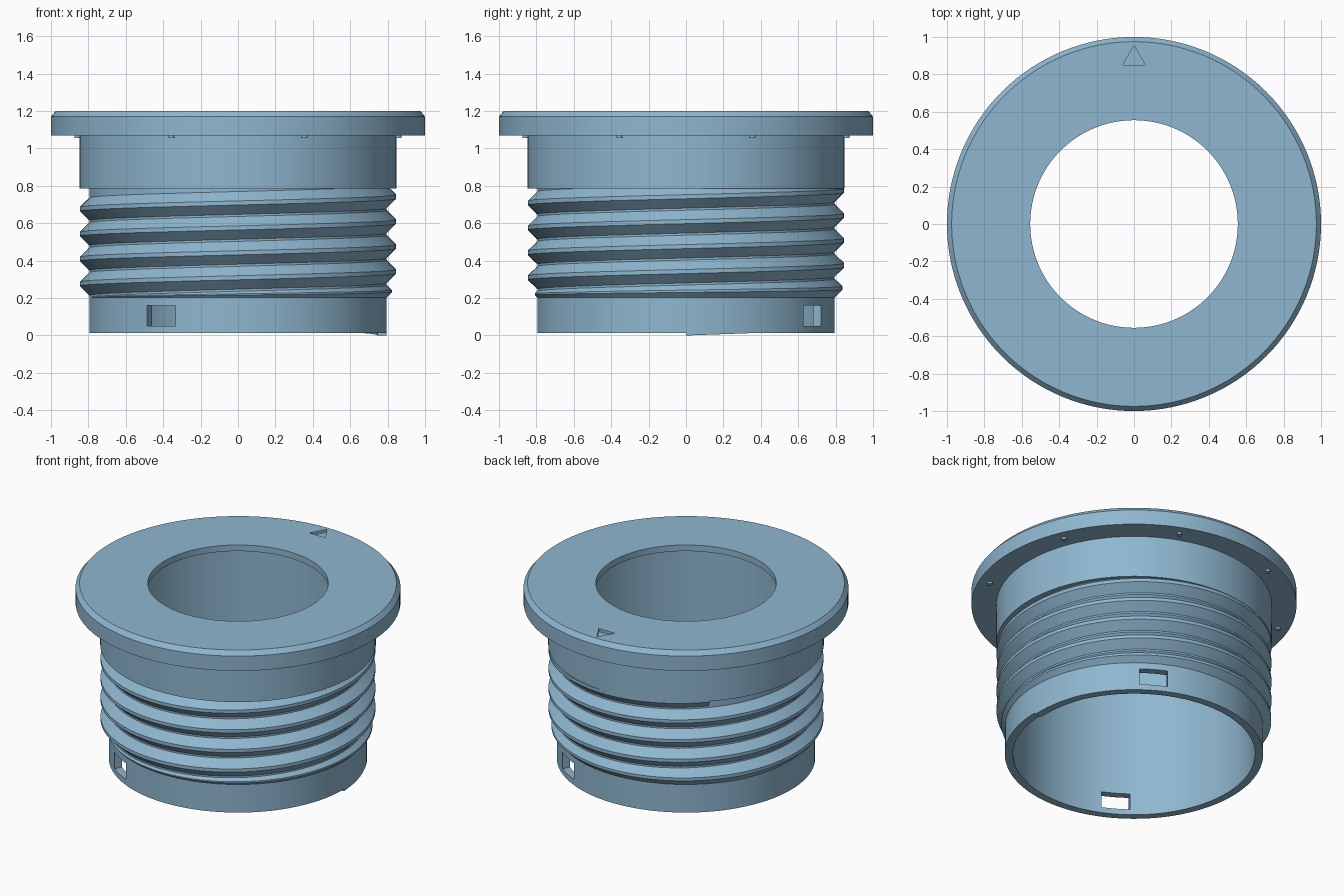
import bpy, bmesh
from math import sin, cos, pi, radians
from mathutils import Matrix, Vector

if "Cube" in bpy.data.objects:
    bpy.data.objects.remove(bpy.data.objects["Cube"])

SEG = 128
blue = bpy.data.materials.new("soft blue plastic")
blue.diffuse_color = (0.275, 0.474, 0.63, 1)
blue.use_nodes = True
blue.node_tree.nodes["Principled BSDF"].inputs["Base Color"].default_value = blue.diffuse_color


def make(name, bm):
    bmesh.ops.recalc_face_normals(bm, faces=bm.faces)
    me = bpy.data.meshes.new(name)
    bm.to_mesh(me)
    bm.free()
    me.materials.append(blue)
    ob = bpy.data.objects.new(name, me)
    bpy.context.collection.objects.link(ob)
    return ob


def select(ob):
    bpy.ops.object.select_all(action='DESELECT')
    ob.select_set(True)
    bpy.context.view_layer.objects.active = ob


def smooth(ob):
    select(ob)
    bpy.ops.object.shade_smooth_by_angle(angle=radians(25))


def sweep(rings, closed):
    """Skin a list of cross-sections (lists of points) into a solid."""
    bm = bmesh.new()
    vs = [[bm.verts.new(p) for p in ring] for ring in rings]
    n, m = len(vs), len(vs[0])
    for i in range(n if closed else n - 1):
        a, b = vs[i], vs[(i + 1) % n]
        for j in range(m):
            k = (j + 1) % m
            bm.faces.new((a[j], b[j], b[k], a[k]))
    if not closed:
        bm.faces.new(vs[0])
        bm.faces.new(vs[-1])
    return bm


def section(profile, t):
    return [(r * cos(t), r * sin(t), z) for r, z in profile]


# Hollow sleeve with collar, flange and thin top lip
profile = [(0.745, 0.012), (0.795, 0.012), (0.795, 0.787), (0.848, 0.787),
           (0.848, 1.07), (1.0, 1.07), (1.0, 1.17), (0.975, 1.2),
           (0.555, 1.2), (0.555, 1.158), (0.745, 1.158)]
body = make("sleeve_body", sweep(
    [section(profile, 2 * pi * i / SEG) for i in range(SEG)], True))

# Cutters: two opposite windows low in the wall, and an engraved triangle
cutters = []
for a in (58.7, 238.7):
    bm = bmesh.new()
    bmesh.ops.create_cube(bm, size=1, matrix=Matrix.Rotation(radians(a), 4, 'Z')
                          @ Matrix.Translation((0.77, 0, 0.105))
                          @ Matrix.Diagonal((0.2, 0.176, 0.11, 1)))
    cutters.append(make("window_cutter", bm))
tri = [(0, 0.955), (-0.06, 0.85), (0.06, 0.85)]
cutters.append(make("arrow_cutter", sweep(
    [[(x, y, z) for x, y in tri] for z in (1.18, 1.25)], False)))
for c in cutters:
    c.hide_render = True
    mod = body.modifiers.new("cut", 'BOOLEAN')
    mod.operation = 'DIFFERENCE'
    mod.solver = 'EXACT'
    mod.object = c
    select(body)
    bpy.ops.object.modifier_apply(modifier=mod.name)
    bpy.data.objects.remove(c)
smooth(body)

# Helical thread: grows out of the level z = 0.2, ends inside the collar
PITCH, HALF, LOW = 0.1333, 0.064, 0.2
start, end = -550, 1215
steps = int((end - start) / (360 / SEG))
rings = []
for i in range(steps + 1):
    a = start + (end - start) * i / steps
    mid = 0.342 + PITCH * a / 360
    top, bottom = mid + HALF, max(mid - HALF, LOW)
    c, h = (top + bottom) / 2, (top - bottom) / 2
    s = h / HALF
    crest = 0.792 + 0.054 * s
    rings.append(section([(0.792, c - h), (crest, c - 0.011 * s),
                          (crest, c + 0.011 * s), (0.792, c + h)], radians(a)))
smooth(make("helical_thread", sweep(rings, False)))

# Shallow ramp under the bottom rim
rings = []
for i in range(10):
    f = i / 9
    z = 0.012 * f - 0.0001 * f
    rings.append(section([(0.745, z), (0.795, z), (0.795, 0.013), (0.745, 0.013)],
                         radians(24.5 * f)))
smooth(make("rim_ramp", sweep(rings, False)))

# Eight small nubs under the flange
bm = bmesh.new()
for i in range(8):
    t = radians(22.5 + 45 * i)
    bmesh.ops.create_cone(bm, cap_ends=True, segments=16, radius1=0.016,
                          radius2=0.016, depth=0.025,
                          matrix=Matrix.Translation(Vector(
                              (0.93 * cos(t), 0.93 * sin(t), 1.0685))))
smooth(make("flange_nubs", bm))
